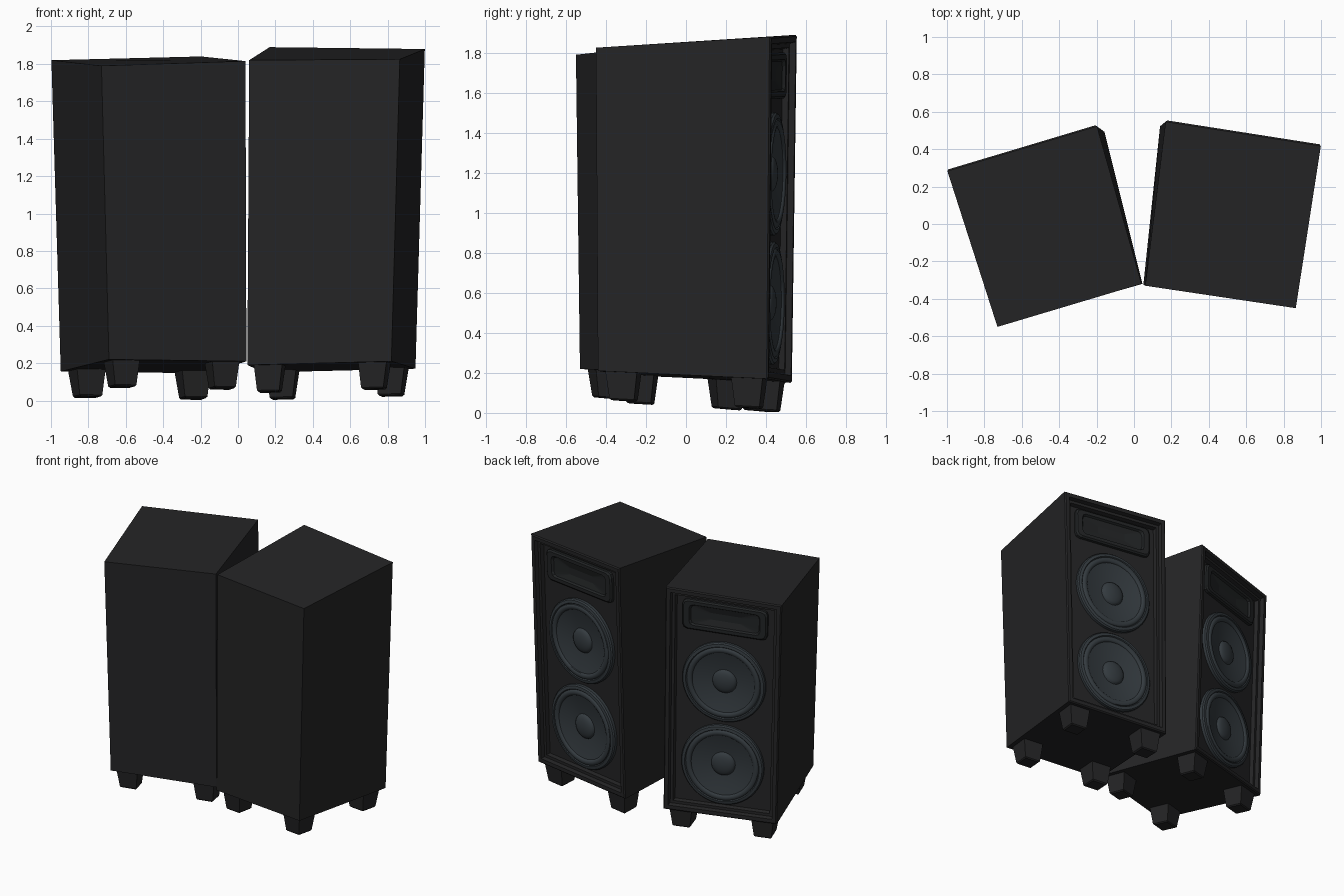
import bpy, bmesh
from math import sin, cos, pi, radians
from mathutils import Vector

if "Cube" in bpy.data.objects:
    bpy.data.objects.remove(bpy.data.objects["Cube"])

W, D, H = 0.83, 0.88, 1.68   # nominal cabinet size in local units


def material(name, rgb):
    m = bpy.data.materials.new(name)
    m.diffuse_color = (*rgb, 1)
    m.use_nodes = True
    m.node_tree.nodes["Principled BSDF"].inputs["Base Color"].default_value = m.diffuse_color
    return m


SHELL = material("shell_black", (0.018, 0.018, 0.019))
BAFFLE = material("baffle_black", (0.016, 0.018, 0.019))
CONE = material("cone_grey", (0.034, 0.043, 0.05))


def warp(corners, p):
    """Place a local point inside the slightly skewed cabinet (trilinear).
    corners: bottom then top, each front-left, front-right, back-left, back-right."""
    u, v, w = p[0] / W, p[1] / D, p[2] / H
    c = [Vector(k) for k in corners]
    a = [c[i].lerp(c[i + 1], u) for i in (0, 2, 4, 6)]
    return a[0].lerp(a[1], v).lerp(a[2].lerp(a[3], v), w)


def loft(name, rings, corners, mat, smooth=False):
    """Skin a stack of equal-length closed rings and cap both ends."""
    bm = bmesh.new()
    rows = [[bm.verts.new(warp(corners, p)) for p in r] for r in rings]
    n = len(rows[0])
    for r0, r1 in zip(rows, rows[1:]):
        for i in range(n):
            j = (i + 1) % n
            bm.faces.new((r0[i], r0[j], r1[j], r1[i]))
    bm.faces.new(rows[0])
    bm.faces.new(rows[-1])
    bmesh.ops.recalc_face_normals(bm, faces=bm.faces)
    me = bpy.data.meshes.new(name)
    bm.to_mesh(me)
    bm.free()
    me.materials.append(mat)
    ob = bpy.data.objects.new(name, me)
    bpy.context.collection.objects.link(ob)
    if smooth:
        bpy.ops.object.select_all(action='DESELECT')
        ob.select_set(True)
        bpy.context.view_layer.objects.active = ob
        bpy.ops.object.shade_smooth_by_angle(angle=radians(35))
    return ob


def rect(cx, cz, hw, hh, y, ch=0.0):
    """Upright rectangle at depth y, with chamfered corners if ch > 0."""
    pts = []
    for sx, sz in ((1, 1), (-1, 1), (-1, -1), (1, -1)):
        if ch:
            k = ch * 0.29
            trio = [(ch, 0), (k, k), (0, ch)]
            if sx * sz > 0:
                trio.reverse()
            pts += [(cx + sx * (hw - a), y, cz + sz * (hh - b)) for a, b in trio]
        else:
            pts.append((cx + sx * hw, y, cz + sz * hh))
    return pts


def circle(cx, cz, r, y, n=48):
    return [(cx + r * cos(2 * pi * i / n), y, cz + r * sin(2 * pi * i / n)) for i in range(n)]


def square(cx, cy, h, z):
    return [(cx - h, cy - h, z), (cx + h, cy - h, z), (cx + h, cy + h, z), (cx - h, cy + h, z)]


def speaker(side, corners):
    mx, mz, panel = W / 2, H / 2, D - 0.06

    # cabinet with stepped recess on the driver side
    steps = [(0, 0), (0, D - 0.008), (0.008, D), (0.035, D), (0.04, D - 0.03),
             (0.06, D - 0.03), (0.065, panel)]
    loft(side + "_cabinet", [rect(mx, mz, mx - i, mz - i, y) for i, y in steps], corners, SHELL)

    # horn tweeter: raised plate with a flared mouth narrowing to a slot
    hz = 0.885 * H
    horn = [(0.305, 0.112, -0.01, 0.035), (0.305, 0.112, 0.02, 0.035), (0.295, 0.102, 0.03, 0.035),
            (0.255, 0.078, 0.03, 0.03), (0.245, 0.07, 0.015, 0.028), (0.11, 0.03, -0.05, 0.008)]
    plate = [rect(mx, hz, a, b, panel + y, c) for a, b, y, c in horn]
    # cut the baffle opening by keeping the throat in front of it
    plate[-1] = rect(mx, hz, 0.11, 0.025, panel + 0.002, 0.008)
    loft(side + "_horn", plate, corners, BAFFLE)

    # woofers: frame ring, rolled surround, sunken cone, domed cap
    prof = [(0.30, -0.005), (0.30, 0.022), (0.292, 0.032), (0.272, 0.036), (0.266, 0.028)]
    prof += [(0.246 + 0.02 * cos(t * pi / 6), 0.028 + 0.014 * sin(t * pi / 6)) for t in range(1, 7)]
    prof += [(0.16, 0.012), (0.088, 0.003)]
    prof += [(0.086 * cos(t * pi / 12), 0.005 + 0.03 * sin(t * pi / 12)) for t in range(0, 6)]
    prof.append((0.004, 0.035))
    for label, w in (("upper", 0.6), ("lower", 0.225)):
        loft(f"{side}_{label}_woofer", [circle(mx, w * H, r, panel + y) for r, y in prof],
             corners, CONE, True)

    # tapered feet
    for fx, lx in (("left", 0.115), ("right", W - 0.115)):
        for fy, ly in (("rear", 0.115), ("driver", D - 0.115)):
            loft(f"{side}_{fy}_{fx}_foot",
                 [square(lx, ly, 0.082, 0.005), square(lx, ly, 0.064, -0.138),
                  square(lx, ly, 0.056, -0.146)], corners, SHELL)


speaker("left", [(-0.69, -0.53, 0.22), (0.045, -0.32, 0.21), (-0.95, 0.28, 0.155), (-0.16, 0.5, 0.145),
                 (-0.73, -0.55, 1.79), (0.04, -0.32, 1.815), (-1.0, 0.29, 1.82), (-0.2, 0.53, 1.84)])
speaker("right", [(0.05, -0.325, 0.19), (0.82, -0.44, 0.21), (0.14, 0.53, 0.15), (0.95, 0.41, 0.17),
                  (0.06, -0.33, 1.82), (0.865, -0.45, 1.825), (0.17, 0.555, 1.89), (1.0, 0.425, 1.88)])
